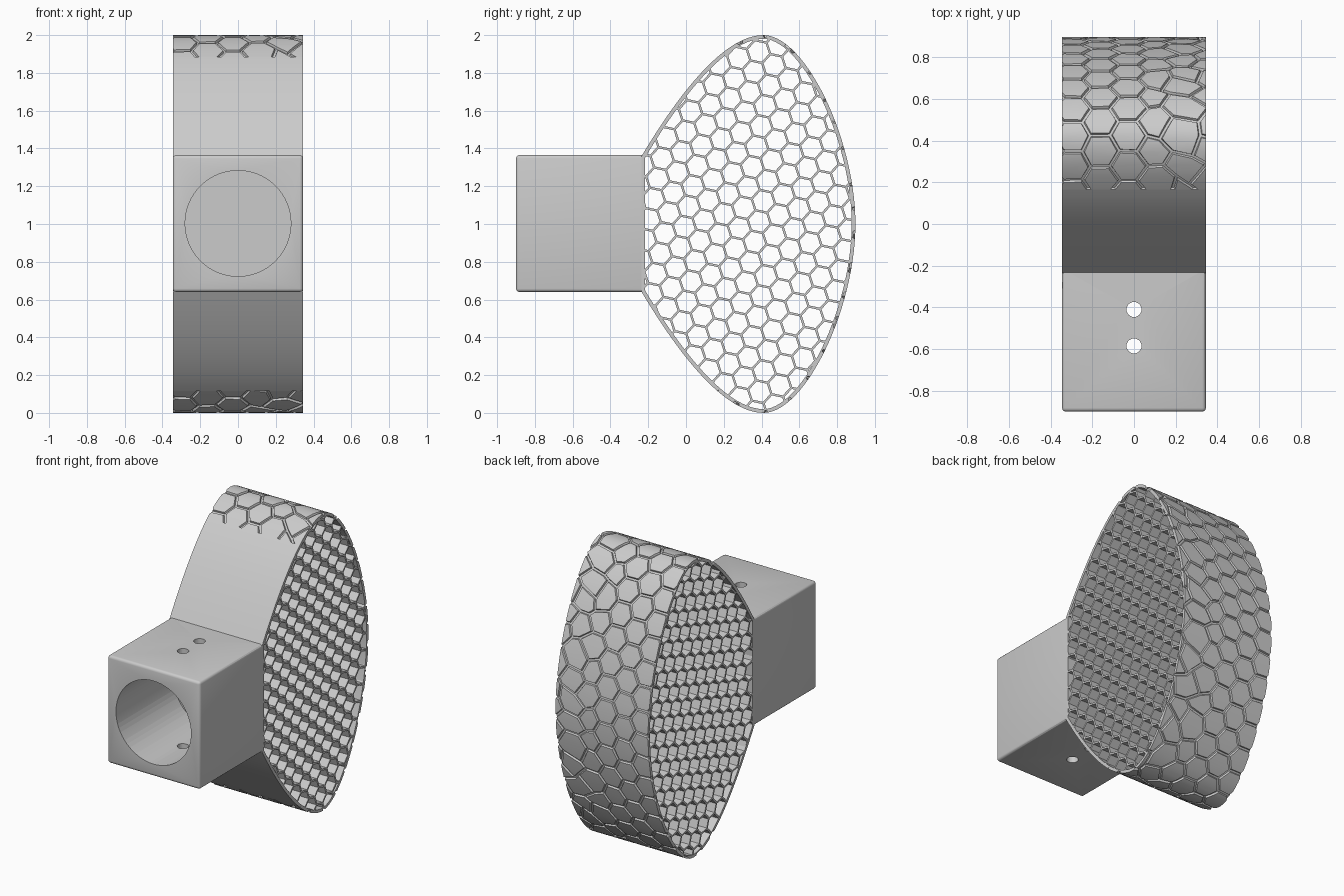
import bpy, bmesh, math, random
from mathutils import Vector, Matrix

if "Cube" in bpy.data.objects:
    bpy.data.objects.remove(bpy.data.objects["Cube"])

random.seed(4)
HALF = 0.345      # half width in x
WALL = 0.02       # shell thickness
GROOVE = 0.012    # depth of the hex grooves


def bezier(a, b, c, d, n):
    pts = []
    for i in range(n):
        t = i / n
        s = 1 - t
        pts.append(Vector(a) * s**3 + Vector(b) * 3*s*s*t + Vector(c) * 3*s*t*t + Vector(d) * t**3)
    return pts


def select(ob):
    bpy.ops.object.select_all(action='DESELECT')
    ob.select_set(True)
    bpy.context.view_layer.objects.active = ob


def finish(bm, name, angle=30):
    me = bpy.data.meshes.new(name)
    bm.to_mesh(me)
    bm.free()
    ob = bpy.data.objects.new(name, me)
    bpy.context.collection.objects.link(ob)
    select(ob)
    bpy.ops.object.shade_smooth_by_angle(angle=math.radians(angle))
    return ob


def hex_sheet(pitch, u0, u1, v0, v1):
    """Flat sheet of hexagon faces in the XY plane."""
    bm = bmesh.new()
    step, r = pitch * math.sqrt(3) / 2, pitch / math.sqrt(3)
    for i in range(int((u1 - u0) / step) + 2):
        for j in range(int((v1 - v0) / pitch) + 3):
            u, v = u0 + i * step, v0 + (j - 0.5 * (i % 2)) * pitch
            bm.faces.new([bm.verts.new((u + r * math.cos(k * math.pi / 3),
                                        v + r * math.sin(k * math.pi / 3), 0)) for k in range(6)])
    bmesh.ops.remove_doubles(bm, verts=bm.verts, dist=0.002)
    return bm


def cut(bm, co, no, clear=False):
    bmesh.ops.bisect_plane(bm, geom=bm.verts[:] + bm.edges[:] + bm.faces[:], dist=1e-5,
                           plane_co=co, plane_no=no, clear_outer=clear)


# Side profile in (y, z): upper half from the block over the crown to the back, then mirrored
upper = bezier((-0.235, 1.36), (-0.1, 1.585), (0.17, 2.0), (0.41, 2.0), 24)
upper += bezier((0.41, 2.0), (0.63, 2.0), (0.897, 1.45), (0.897, 1.0), 28)
path = upper + [Vector((0.897, 1.0))] + [Vector((p.x, 2 - p.y)) for p in reversed(upper)]
N = len(path)
normals, arc = [], [0.0]
for i in range(N):
    t = (path[min(i + 1, N - 1)] - path[max(i - 1, 0)]).normalized()
    normals.append(Vector((-t.y, t.x)))
    if i:
        arc.append(arc[-1] + (path[i] - path[i - 1]).length)
first = next(i for i in range(N) if path[i].x > 0.15)   # grooves start here
last = N - 1 - first


def on_path(s, off):
    i = next((k for k in range(N - 1) if s <= arc[k + 1]), N - 2)
    f = (s - arc[i]) / (arc[i + 1] - arc[i])
    return path[i].lerp(path[i + 1], f) + normals[i].lerp(normals[i + 1], f) * off


# Shell band, recessed where the grooved skin covers it
section = []
for i in range(N):
    low = -GROOVE - 0.0005
    offs = [0, low] if i == first else [low, 0] if i == last else [low] if first < i < last else [0]
    section += [(path[i] + normals[i] * o, path[i] - normals[i] * WALL) for o in offs]
bm = bmesh.new()
rings = [[bm.verts.new((x, p.x, p.y)) for p in (o, q) for x in (-HALF, HALF)] for o, q in section]
for a, b in zip(rings, rings[1:] + rings[:1]):
    for j, k in ((0, 1), (1, 3), (3, 2), (2, 0)):
        bm.faces.new((a[j], a[k], b[k], b[j]))
bmesh.ops.remove_doubles(bm, verts=bm.verts, dist=1e-5)
bmesh.ops.recalc_face_normals(bm, faces=bm.faces)
finish(bm, "shell_band")

# Grooved outer skin: hex cells laid out flat, raised, trimmed and wrapped on the profile
bm = hex_sheet(0.155, -0.43, 0.5, arc[first] - 0.1, arc[last] + 0.2)
for v in bm.verts:
    j = 0.03 if v.co.x > 0.12 else 0.005
    v.co.x += random.uniform(-j, j)
    v.co.y += random.uniform(-j, j)
cells = bm.faces[:]
for width in (0.006, 0.004):
    bmesh.ops.inset_individual(bm, faces=cells, thickness=width, use_even_offset=True)
for v in bm.verts:
    v.co.z = -GROOVE
for f in cells:
    for v in f.verts:
        v.co.z = 0
cut(bm, (HALF, 0, 0), (1, 0, 0), True)
cut(bm, (-HALF, 0, 0), (-1, 0, 0), True)
cut(bm, (0, arc[last], 0), (0, 1, 0), True)
cut(bm, (0, arc[first], 0), (0, -1, 0), True)
for i in range(first + 1, last):
    cut(bm, (0, arc[i], 0), (0, 1, 0))
rim = [e for e in bm.edges if e.is_boundary]
skirt = bmesh.ops.extrude_edge_only(bm, edges=rim)["geom"]
for v in skirt:
    if isinstance(v, bmesh.types.BMVert):
        v.co.z = -GROOVE - 0.002
for v in bm.verts:
    p = on_path(v.co.y, v.co.z)
    v.co = (v.co.x, p.x, p.y)
finish(bm, "grooved_skin")

# Honeycomb core: thin tilted cell walls trimmed to the inside of the shell
bm = hex_sheet(0.11, -1.3, 1.3, -1.3, 1.3)
bmesh.ops.transform(bm, verts=bm.verts,
                    matrix=Matrix.Translation((0.35, 1.0, 0)) @ Matrix.Rotation(math.radians(-12), 4, 'Z'))
cells = bm.faces[:]
bmesh.ops.inset_individual(bm, faces=cells, thickness=0.006, use_even_offset=True)
bmesh.ops.delete(bm, geom=cells, context='FACES')
for i in range(N):
    a, b = path[i], path[(i + 1) % N]
    t = (b - a).normalized()
    n = Vector((-t.y, t.x))
    p = a - n * WALL * 0.6
    cut(bm, (p.x, p.y, 0), (n.x, n.y, 0), True)
for v in bm.verts:
    v.co = (0, v.co.x, v.co.y)
core = finish(bm, "honeycomb_core")
mod = core.modifiers.new("depth", 'SOLIDIFY')
mod.thickness = 2 * HALF - 0.002
mod.offset = 0
bpy.ops.object.modifier_apply(modifier=mod.name)
bpy.ops.object.shade_flat()

# Mounting block with rounded edges
bm = bmesh.new()
bmesh.ops.create_cube(bm, size=1)
for v in bm.verts:
    v.co = (v.co.x * 2 * HALF, -0.5625 + v.co.y * 0.675, 1.0025 + v.co.z * 0.725)
edges = [e for e in bm.edges if any(v.co.y < -0.5 for v in e.verts)]
bmesh.ops.bevel(bm, geom=edges, offset=0.018, segments=3, profile=0.5, affect='EDGES')
block = finish(bm, "mounting_block")


def drill(radius, depth, location, rotation, sides):
    bpy.ops.mesh.primitive_cylinder_add(vertices=sides, radius=radius, depth=depth,
                                        location=location, rotation=rotation)
    cutter = bpy.context.object
    cutter.hide_render = True
    mod = block.modifiers.new("hole", 'BOOLEAN')
    mod.operation, mod.solver, mod.object = 'DIFFERENCE', 'EXACT', cutter
    select(block)
    bpy.ops.object.modifier_apply(modifier=mod.name)
    bpy.data.objects.remove(cutter)


# Front bore and two vertical screw holes
drill(0.28, 0.7, (0, -0.64, 1.003), (math.pi / 2, 0, 0), 64)
for y in (-0.41, -0.585):
    drill(0.036, 1.0, (0, y, 1.0), (0, 0, 0), 24)
bpy.ops.object.shade_smooth_by_angle(angle=math.radians(30))
